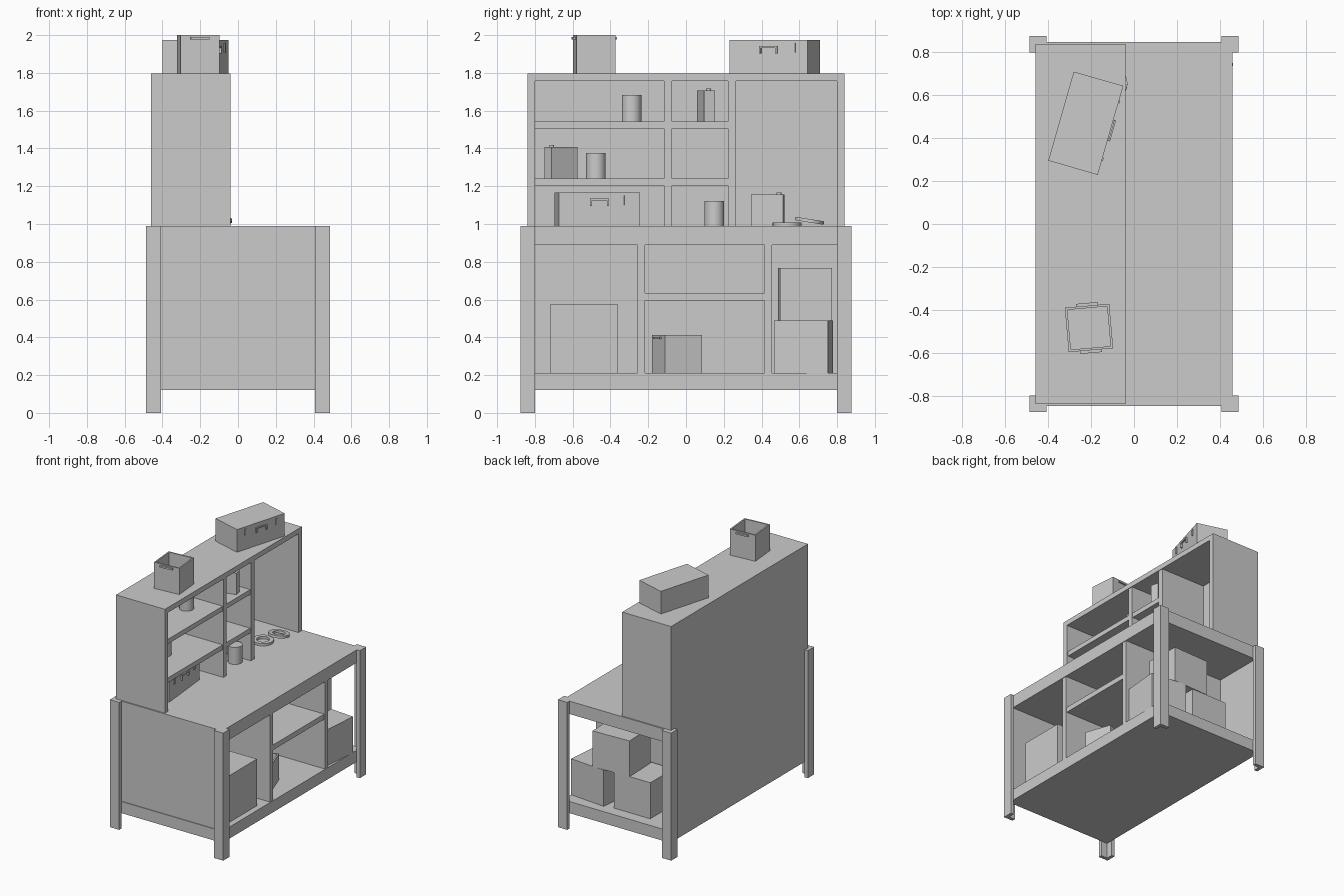
import bpy, bmesh
from math import radians, sin, cos
from mathutils import Matrix, Vector

if "Cube" in bpy.data.objects:
    bpy.data.objects.remove(bpy.data.objects["Cube"])


def finish(name, bm, loc=(0, 0, 0), rot=0):
    bmesh.ops.recalc_face_normals(bm, faces=bm.faces)
    me = bpy.data.meshes.new(name)
    bm.to_mesh(me)
    bm.free()
    ob = bpy.data.objects.new(name, me)
    bpy.context.collection.objects.link(ob)
    ob.location = loc
    ob.rotation_euler.z = radians(rot)
    return ob


def add_block(bm, x0, x1, y0, y1, z0, z1):
    m = Matrix.Translation(((x0 + x1) / 2, (y0 + y1) / 2, (z0 + z1) / 2))
    bmesh.ops.create_cube(bm, size=1, matrix=m @ Matrix.Diagonal((x1 - x0, y1 - y0, z1 - z0, 1)))


def add_cyl(bm, x, y, z0, z1, r, n=24):
    bmesh.ops.create_cone(bm, cap_ends=True, segments=n, radius1=r, radius2=r, depth=z1 - z0,
                          matrix=Matrix.Translation((x, y, (z0 + z1) / 2)))


def block(name, *e, loc=(0, 0, 0), rot=0):
    bm = bmesh.new()
    add_block(bm, *e)
    return finish(name, bm, loc, rot)


def smooth(ob):
    bpy.ops.object.select_all(action='DESELECT')
    ob.select_set(True)
    bpy.context.view_layer.objects.active = ob
    bpy.ops.object.shade_smooth_by_angle()


# Angle-section corner legs
for sx in (-1, 1):
    for sy in (-1, 1):
        bm = bmesh.new()
        pts = [(.487, .877), (.407, .877), (.407, .85), (.46, .85), (.46, .80), (.487, .80)]
        f = bm.faces.new([bm.verts.new((sx * x, sy * y, 0)) for x, y in pts])
        r = bmesh.ops.extrude_face_region(bm, geom=[f])
        bmesh.ops.translate(bm, vec=(0, 0, .99),
                            verts=[v for v in r['geom'] if isinstance(v, bmesh.types.BMVert)])
        finish("corner_leg", bm)

# Bench body
block("bench_top", -.46, .46, -.85, .85, .89, .99)
block("bench_bottom", -.46, .46, -.85, .85, .12, .21)
block("bench_back_panel", -.46, -.43, -.85, .85, .21, .89)
block("bench_end_panel", -.43, .455, -.845, -.81, .21, .89)
for y in (-.238, .435):
    block("bench_divider", -.43, .455, y - .02, y + .02, .21, .89)
block("bench_shelf", -.43, .45, -.218, .415, .595, .635)

# Upper cabinet
block("cabinet_top", -.46, -.04, -.84, .84, 1.757, 1.797)
block("cabinet_back", -.46, -.43, -.84, .84, .99, 1.757)
for y in (-.82, .82):
    block("cabinet_side", -.43, -.04, y - .02, y + .02, .99, 1.757)
for y in (-.095, .243):
    block("cabinet_divider", -.43, -.045, y - .021, y + .021, .99, 1.757)
for z in (1.205, 1.505):
    block("cabinet_shelf_wide", -.43, -.05, -.80, -.116, z, z + .037)
    block("cabinet_shelf_narrow", -.43, -.05, -.074, .222, z, z + .037)

# Plain cartons
for x, y, z, w, d, h, rot in [(.235, -.54, .21, .36, .36, .363, 0),
                              (.30, .622, .21, .30, .285, .28, -5),
                              (-.07, .617, .21, .31, .285, .28, 0),
                              (.112, .63, .49, .31, .275, .278, 2)]:
    block("carton", -w / 2, w / 2, -d / 2, d / 2, 0, h, loc=(x, y, z), rot=rot)


# Tool cases with two latches and a bail handle on the front
def tool_case(x, y, z, rot):
    bm = bmesh.new()
    add_block(bm, -.12, .12, -.216, .216, 0, .176)
    for s in (-1, 1):
        add_block(bm, .12, .125, s * .14 - .008, s * .14 + .008, .11, .16)
        add_block(bm, .12, .132, s * .045 - .005, s * .045 + .005, .105, .135)
    add_block(bm, .124, .132, -.05, .05, .135, .145)
    finish("tool_case", bm, (x, y, z), rot)


tool_case(-.225, .47, 1.797, -16)
tool_case(-.26, -.47, .99, 5.5)


# Open crates with a grip on two sides
def crate(x, y, z, rot):
    bm = bmesh.new()
    h, t = .104, .011
    add_block(bm, -h, h, -h, h, 0, t)
    for s in (-1, 1):
        a, b = sorted((s * h, s * (h - t)))
        add_block(bm, a, b, -h, h, t, .203)
        add_block(bm, -h + t, h - t, a, b, t, .203)
        a, b = sorted((s * h, s * (h + .013)))
        add_block(bm, -.05, .05, a, b, .18, .193)
    finish("open_crate", bm, (x, y, z), rot)


crate(-.21, -.485, 1.797, 5)
crate(.23, -.048, .21, 19.5)


# Flat cans with a small cap
def flat_can(x, y, z, rot, side):
    bm = bmesh.new()
    add_block(bm, -.03, .03, -.085, .085, 0, .165)
    add_cyl(bm, 0, side * .06, .165, .176, .013, 16)
    finish("flat_can", bm, (x, y, z), rot)


flat_can(-.30, .433, .99, -6, 1)
flat_can(-.24, -.662, 1.242, 36, -1)
flat_can(-.17, .106, 1.542, -77, 1)

# Round tins
for x, y, z, h in [(-.13, .15, .99, .133), (-.24, -.288, 1.542, .14), (-.30, -.477, 1.242, .133)]:
    bm = bmesh.new()
    add_cyl(bm, 0, 0, 0, h, .052, 32)
    smooth(finish("round_tin", bm, (x, y, z)))


# Tape rings, the second leaning on the first
def ring(x, y, z, tilt):
    bm = bmesh.new()
    n = 32
    prof = [(.076, -.009), (.076, .009), (.045, .009), (.045, -.009)]
    loops = [[bm.verts.new((r * cos(i * 6.2831853 / n), r * sin(i * 6.2831853 / n), h))
              for r, h in prof] for i in range(n)]
    for i in range(n):
        a, b = loops[i], loops[(i + 1) % n]
        for j in range(4):
            k = (j + 1) % 4
            bm.faces.new((a[j], b[j], b[k], a[k]))
    ob = finish("tape_ring", bm, (x, y, z))
    ob.rotation_euler.x = radians(tilt)
    smooth(ob)


ring(-.16, .535, .999, 0)
ring(-.107, .655, 1.017, -9)
